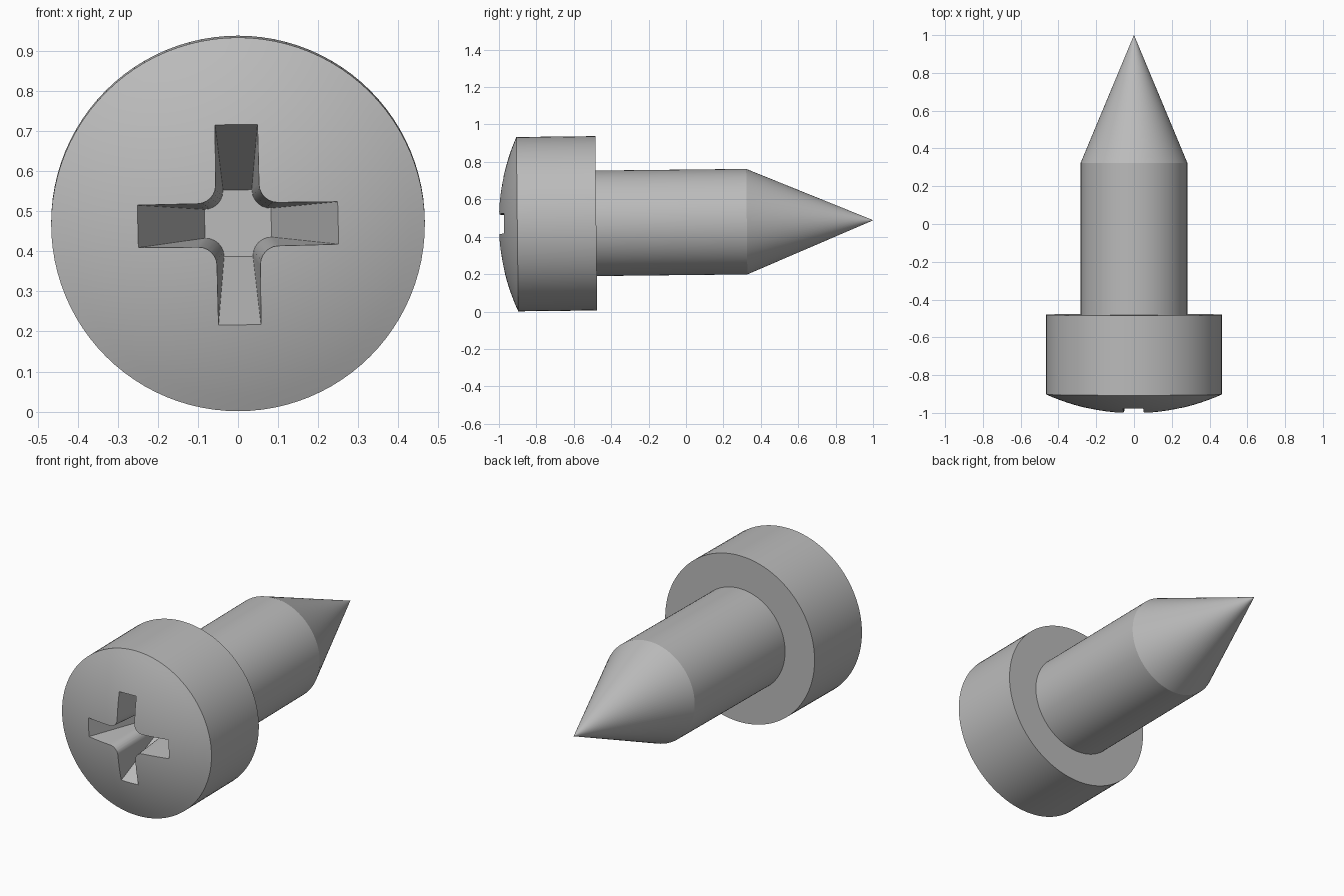
import bpy, bmesh
from math import sin, cos, pi, sqrt, radians
from mathutils import Matrix

cube = bpy.data.objects.get("Cube")
if cube:
    bpy.data.objects.remove(cube, do_unlink=True)

SEGMENTS = 96
HEAD_R, SHAFT_R = 0.466, 0.282
PLACE = Matrix.Translation((0, 0, 0.477)) @ Matrix.Rotation(radians(0.63), 4, "X")

steel = bpy.data.materials.new("grey steel")
steel.use_nodes = True
colour = (0.5, 0.5, 0.5, 1)
steel.diffuse_color = colour
steel.node_tree.nodes["Principled BSDF"].inputs["Base Color"].default_value = colour


def make_object(name, bm):
    bmesh.ops.recalc_face_normals(bm, faces=bm.faces)
    mesh = bpy.data.meshes.new(name)
    bm.to_mesh(mesh)
    bm.free()
    mesh.materials.append(steel)
    obj = bpy.data.objects.new(name, mesh)
    bpy.context.collection.objects.link(obj)
    obj.matrix_world = PLACE
    return obj


def loft(bm, rings):
    """Skin a list of equal-length rings of points and cap both ends."""
    loops = [[bm.verts.new(p) for p in ring] for ring in rings]
    for a, b in zip(loops, loops[1:]):
        for i in range(len(a)):
            j = (i + 1) % len(a)
            bm.faces.new((a[i], a[j], b[j], b[i]))
    bm.faces.new(loops[0])
    bm.faces.new(loops[-1])


def turned(name, profile):
    """Turn a profile of (radius, y) pairs around the y axis."""
    bm = bmesh.new()
    angles = [2 * pi * i / SEGMENTS for i in range(SEGMENTS)]
    loft(bm, [[(r * cos(t), y, r * sin(t)) for t in angles] for r, y in profile])
    bmesh.ops.remove_doubles(bm, verts=bm.verts, dist=0.00001)
    return make_object(name, bm)


# Head: shallow spherical dome on a straight cylinder
rise = 0.1
dome_r = (HEAD_R ** 2 + rise ** 2) / (2 * rise)
dome = []
for i in range(13):
    r = max(HEAD_R * i / 12, 0.002)
    dome.append((r, -1.002 + dome_r - sqrt(dome_r ** 2 - r ** 2)))
head = turned("screw_head", dome + [(HEAD_R, -0.48)])

# Shaft with a conical point
shaft = turned("pointed_shaft", [(SHAFT_R, -0.481), (SHAFT_R, 0.325), (0.0005, 1.0)])


# Tapered cross recess with rounded inner corners
def cross_ring(y, reach, half, fillet=0.046):
    c = half + fillet
    quarter = [(reach, -half), (reach, half)]
    for i in range(7):
        t = -pi / 2 - i * pi / 12
        quarter.append((c + fillet * cos(t), c + fillet * sin(t)))
    # swing the fillet so it bulges toward the axis
    ring = []
    for k in range(4):
        turn = k * pi / 2 + radians(1)
        for x, z in quarter:
            ring.append((x * cos(turn) - z * sin(turn), y,
                         x * sin(turn) + z * cos(turn)))
    return ring


FLOOR_Y, MOUTH_Y = -0.64, -0.974


def section(y):
    f = (FLOOR_Y - y) / (FLOOR_Y - MOUTH_Y)
    return cross_ring(y, 0.083 + 0.167 * f, 0.036 + 0.017 * f)


bm = bmesh.new()
loft(bm, [section(FLOOR_Y), section(-1.06)])
cutter = make_object("recess_cutter", bm)
cutter.hide_render = True

# Cut the recess and bake the result into the head
cut = head.modifiers.new("recess", "BOOLEAN")
cut.object = cutter
cut.operation = "DIFFERENCE"
cut.solver = "EXACT"
bpy.context.view_layer.update()
baked = bpy.data.meshes.new_from_object(
    head.evaluated_get(bpy.context.evaluated_depsgraph_get()))
head.modifiers.clear()
head.data = baked
bpy.data.objects.remove(cutter, do_unlink=True)

# Smooth round surfaces, sharp rims
bpy.ops.object.select_all(action="DESELECT")
for part in (head, shaft):
    part.select_set(True)
bpy.context.view_layer.objects.active = head
bpy.ops.object.shade_smooth_by_angle(angle=radians(20))
